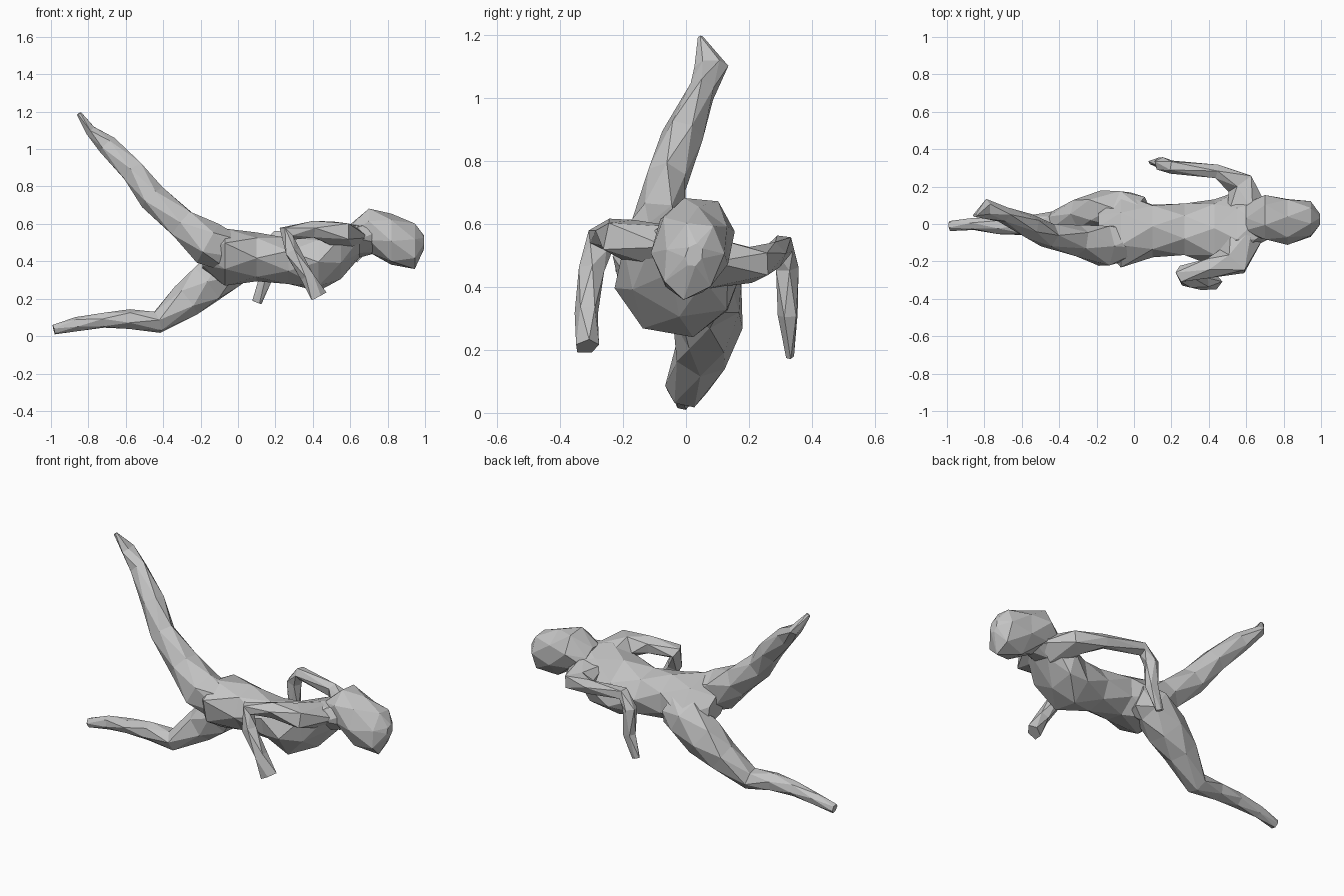
import bpy, bmesh, math, random
from mathutils import Vector

random.seed(4)
if "Cube" in bpy.data.objects:
    bpy.data.objects.remove(bpy.data.objects["Cube"], do_unlink=True)

grey = bpy.data.materials.new("plain_grey")
grey.use_nodes = True
grey.diffuse_color = (0.55, 0.55, 0.55, 1)
grey.node_tree.nodes["Principled BSDF"].inputs["Base Color"].default_value = grey.diffuse_color


def loft(name, sections, sides=5, ref=(0, 1, 0), axis=None, roll=0, jitter=0.05):
    """Faceted body through sections (x, y, z, half width, half height)."""
    bm = bmesh.new()
    path = [Vector(s[:3]) for s in sections]
    side, rings = Vector(ref), []
    for i, (centre, s) in enumerate(zip(path, sections)):
        ahead = path[min(i + 1, len(path) - 1)]
        behind = path[max(i - 1, 0)]
        along = Vector(axis) if axis else (ahead - behind).normalized()
        side = (side - along * side.dot(along)).normalized()
        up = along.cross(side)
        ring = []
        for k in range(sides):
            a = math.tau * (k + 0.5 * (i % 2)) / sides
            swell = 1.09 + random.uniform(-jitter, jitter)
            u, v = math.cos(a) * s[3] * swell, math.sin(a) * s[4] * swell
            c, n = math.cos(roll), math.sin(roll)
            ring.append(bm.verts.new(centre + side * (u * c - v * n) + up * (u * n + v * c)))
        rings.append(ring)
    # Half-step rings joined by a zigzag of triangles
    for i, (low, high) in enumerate(zip(rings, rings[1:])):
        for k in range(sides):
            m = (k + 1) % sides
            if i % 2 == 0:
                bm.faces.new((low[k], low[m], high[k]))
                bm.faces.new((low[m], high[m], high[k]))
            else:
                bm.faces.new((low[k], high[m], high[k]))
                bm.faces.new((low[k], low[m], high[m]))
    bm.faces.new(rings[0])
    bm.faces.new(rings[-1])
    bmesh.ops.recalc_face_normals(bm, faces=bm.faces)
    mesh = bpy.data.meshes.new(name)
    bm.to_mesh(mesh)
    bm.free()
    mesh.materials.append(grey)
    obj = bpy.data.objects.new(name, mesh)
    bpy.context.collection.objects.link(obj)
    return obj


FORWARD = (1, 0, 0)
TILT = math.radians(-22)

# Torso from pelvis to neck, rolled towards the raised shoulder
loft("torso", [
    (-.19, -.02, .43, .08, .06),
    (-.07, -.04, .42, .19, .14),
    (.1, -.03, .42, .135, .12),
    (.27, -.03, .4, .13, .11),
    (.43, -.04, .395, .17, .14),
    (.55, -.01, .45, .18, .13),
    (.65, .01, .51, .12, .08),
    (.76, .02, .53, .08, .07),
], sides=7, axis=FORWARD, roll=TILT)

# Head, blunt at the front
loft("head", [
    (.6, .03, .54, .08, .05),
    (.7, .03, .57, .115, .11),
    (.82, .015, .52, .12, .13),
    (.945, .02, .485, .085, .115),
    (.995, .025, .5, .025, .035),
], sides=7, axis=FORWARD, roll=TILT)

# Raised leg, tapering to a pointed foot
loft("raised_leg", [
    (.02, -.09, .42, .08, .1),
    (-.16, -.12, .5, .11, .11),
    (-.3, -.09, .6, .08, .085),
    (-.46, -.06, .74, .065, .07),
    (-.56, -.01, .88, .06, .065),
    (-.7, .05, 1.02, .04, .05),
    (-.79, .08, 1.1, .05, .03),
    (-.85, .045, 1.19, .008, .012),
], sides=6)

# Trailing leg, bent at the knee
loft("trailing_leg", [
    (.04, .06, .4, .08, .09),
    (-.05, .08, .37, .1, .11),
    (-.17, .07, .28, .1, .11),
    (-.28, .05, .19, .08, .09),
    (-.43, 0, .075, .06, .058),
    (-.58, -.01, .09, .05, .05),
    (-.72, -.01, .085, .04, .04),
    (-.86, 0, .065, .03, .035),
    (-.985, -.01, .035, .025, .025),
], sides=6)

# Right arm: shoulder, elbow, hand reaching forward
loft("right_arm", [
    (.6, -.02, .52, .1, .07),
    (.53, -.2, .55, .09, .065),
    (.4, -.235, .57, .05, .045),
    (.26, -.27, .55, .045, .045),
    (.29, -.3, .45, .04, .04),
    (.37, -.315, .32, .035, .035),
    (.43, -.315, .21, .035, .045),
], ref=FORWARD)

# Left arm: shoulder, elbow, hand hanging back
loft("left_arm", [
    (.6, .06, .48, .11, .08),
    (.57, .22, .47, .075, .055),
    (.44, .28, .5, .035, .04),
    (.2, .305, .53, .035, .035),
    (.15, .32, .46, .035, .04),
    (.15, .325, .31, .03, .035),
    (.1, .33, .18, .012, .025),
], ref=FORWARD)
